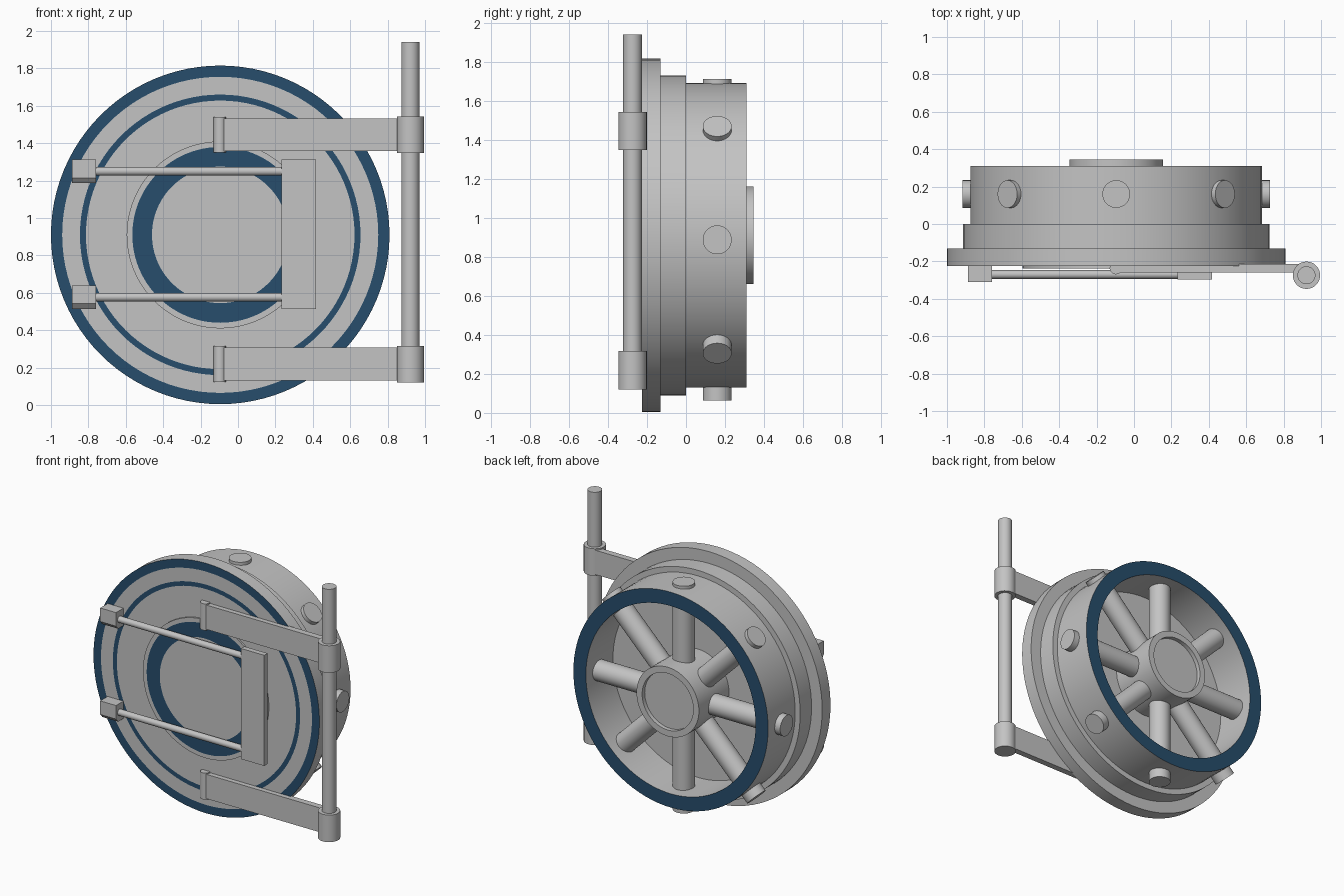
import bpy, bmesh, math
from mathutils import Matrix, Vector

cube = bpy.data.objects.get("Cube")
if cube:
    bpy.data.objects.remove(cube, do_unlink=True)

CX, CZ = -0.095, 0.91


def make_material(name, rgb):
    mat = bpy.data.materials.new(name)
    mat.use_nodes = True
    mat.diffuse_color = (*rgb, 1)
    mat.node_tree.nodes["Principled BSDF"].inputs["Base Color"].default_value = (*rgb, 1)
    return mat


GREY = make_material("steel grey", (0.55, 0.55, 0.55))
BLUE = make_material("deep blue", (0.02, 0.075, 0.15))


def finish(name, bm, smooth=True):
    bmesh.ops.recalc_face_normals(bm, faces=bm.faces)
    mesh = bpy.data.meshes.new(name)
    bm.to_mesh(mesh)
    bm.free()
    obj = bpy.data.objects.new(name, mesh)
    bpy.context.collection.objects.link(obj)
    mesh.materials.append(GREY)
    mesh.materials.append(BLUE)
    if smooth:
        bpy.ops.object.select_all(action="DESELECT")
        obj.select_set(True)
        bpy.context.view_layer.objects.active = obj
        bpy.ops.object.shade_smooth_by_angle(angle=math.radians(30))
    return obj


def lathe(name, profile, blue_bands=(), steps=96):
    """Turn (radius, y) points around the door axis; some bands are blue."""
    bm = bmesh.new()
    rings = []
    for r, y in profile:
        rings.append([bm.verts.new((CX + r * math.cos(a), y, CZ + r * math.sin(a)))
                      for a in (math.tau * i / steps for i in range(steps))])
    for band, (a, b) in enumerate(zip(rings, rings[1:])):
        for i in range(steps):
            j = (i + 1) % steps
            face = bm.faces.new((a[i], a[j], b[j], b[i]))
            face.material_index = int(band in blue_bands)
    bm.faces.new(rings[0])
    bm.faces.new(rings[-1])
    return finish(name, bm)


def rod(name, start, end, radius, sides=32):
    start, end = Vector(start), Vector(end)
    axis = end - start
    bm = bmesh.new()
    turn = axis.to_track_quat("Z", "Y").to_matrix().to_4x4()
    bmesh.ops.create_cone(bm, cap_ends=True, segments=sides, radius1=radius, radius2=radius,
                          depth=axis.length, matrix=Matrix.Translation((start + end) / 2) @ turn)
    return finish(name, bm)


def box(name, low, high):
    low, high = Vector(low), Vector(high)
    bm = bmesh.new()
    bmesh.ops.create_cube(bm, size=1, matrix=Matrix.Translation((low + high) / 2)
                          @ Matrix.Diagonal((*(high - low), 1)))
    return finish(name, bm, False)


# Stepped door body: front face, flange, barrel, open back
lathe("door_body", [(0.50, -0.225), (0.718, -0.225), (0.75, -0.225), (0.845, -0.225),
                    (0.905, -0.225), (0.905, -0.13), (0.82, -0.13), (0.82, 0),
                    (0.78, 0), (0.78, 0.31), (0.68, 0.31), (0.68, 0)],
      blue_bands=(1, 3, 9))

# Raised centre plate with a blue ring
lathe("centre_plate", [(0.343, -0.238), (0.365, -0.238), (0.47, -0.238),
                       (0.50, -0.238), (0.50, -0.22)], blue_bands=(1,))

# Rear hub with a shallow recess
lathe("rear_hub", [(0.25, -0.01), (0.25, 0.345), (0.205, 0.345), (0.205, 0.315)], steps=64)

# Locking bars run right through the hub and barrel
for n in range(4):
    angle = n * math.pi / 4
    reach = Vector((math.cos(angle), 0, math.sin(angle))) * 0.823
    middle = Vector((CX, 0.16, 0.887))
    rod(f"locking_bar_{n + 1}", middle - reach, middle + reach, 0.074)

# Hinge post with two arms
PX, PY = 0.922, -0.274
rod("hinge_post", (PX, PY, 0.13), (PX, PY, 1.94), 0.048)
for side, z in (("lower", 0.219), ("upper", 1.445)):
    rod(f"{side}_hinge_knuckle", (PX, PY, z - 0.098), (PX, PY, z + 0.098), 0.073)
    box(f"{side}_hinge_arm", (-0.1, -0.26, z - 0.088), (PX - 0.03, -0.215, z + 0.088))
    rod(f"{side}_arm_pin", (-0.097, -0.236, z - 0.096), (-0.097, -0.236, z + 0.096), 0.033)

# Pull handle: plate, two thin bars and their end blocks
box("handle_plate", (0.232, -0.297, 0.513), (0.418, -0.258, 1.314))
for side, z, flip in (("lower", 0.577, 1), ("upper", 1.25, 1)):
    rod(f"{side}_handle_bar", (-0.8, -0.27, z), (0.26, -0.27, z), 0.023, 24)
    bm = bmesh.new()
    outline = [(-0.222, -0.063), (-0.285, -0.063), (-0.31, -0.035), (-0.31, 0.063), (-0.222, 0.063)]
    end = bm.faces.new([bm.verts.new((-0.887, y, z + dz * flip)) for y, dz in outline])
    grown = bmesh.ops.extrude_face_region(bm, geom=[end], use_keep_orig=True)
    bmesh.ops.translate(bm, vec=(0.127, 0, 0),
                        verts=[v for v in grown["geom"] if isinstance(v, bmesh.types.BMVert)])
    finish(f"{side}_end_block", bm, False)
